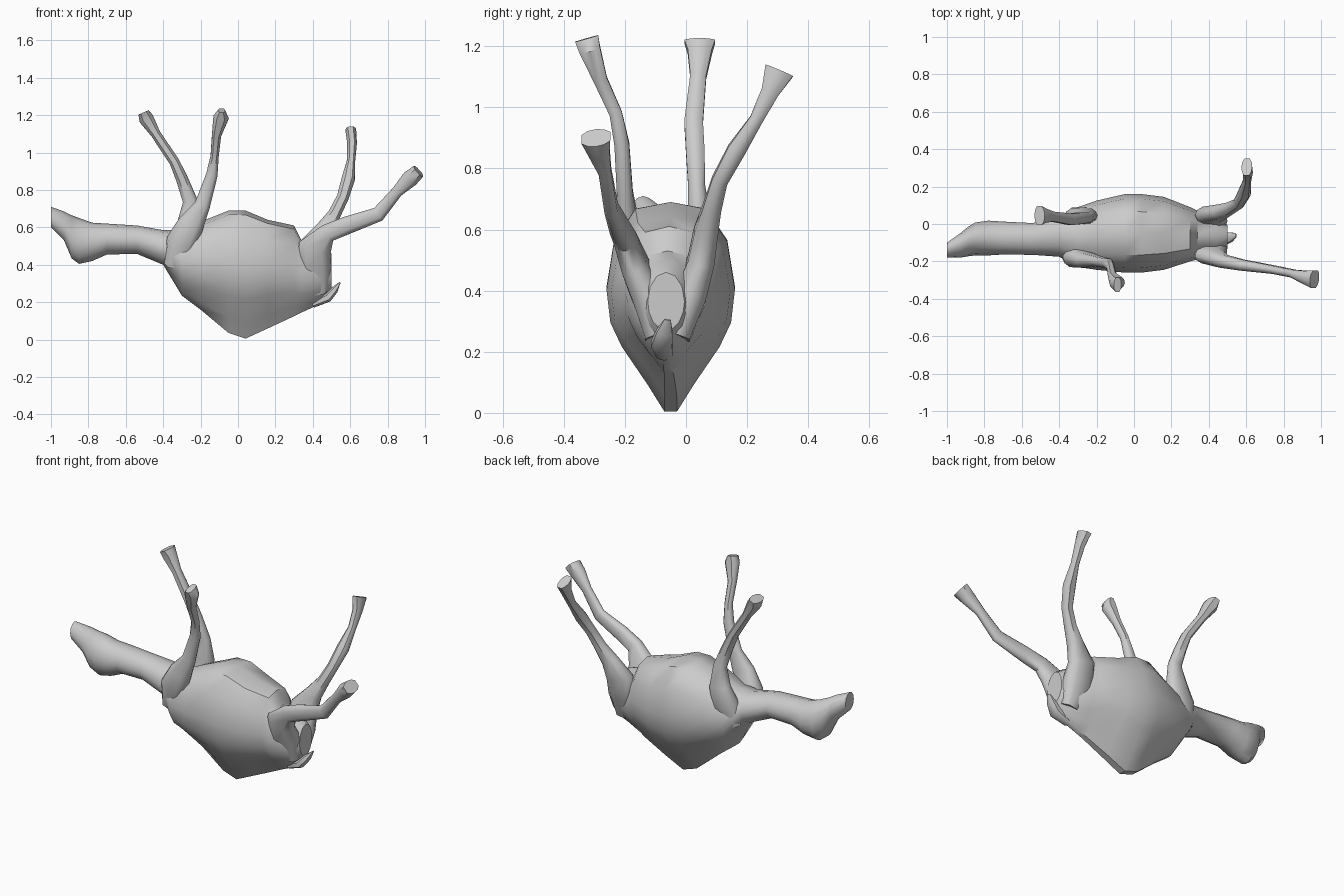
import bpy, bmesh
from mathutils import Vector


def loft(name, rings):
    """Skin a list of equal-length point rings and cap both ends."""
    bm = bmesh.new()
    vs = [[bm.verts.new(p) for p in ring] for ring in rings]
    n = len(vs[0])
    for a, b in zip(vs, vs[1:]):
        for i in range(n):
            j = (i + 1) % n
            bm.faces.new((a[i], a[j], b[j], b[i]))
    bm.faces.new(vs[0])
    bm.faces.new(vs[-1])
    bmesh.ops.recalc_face_normals(bm, faces=bm.faces)
    me = bpy.data.meshes.new(name)
    bm.to_mesh(me)
    bm.free()
    ob = bpy.data.objects.new(name, me)
    bpy.context.collection.objects.link(ob)
    bpy.ops.object.select_all(action='DESELECT')
    ob.select_set(True)
    bpy.context.view_layer.objects.active = ob
    bpy.ops.object.shade_smooth_by_angle(angle=0.75)
    return ob


UNIT = [(1, 0), (.87, .5), (.5, .87), (-.5, .87), (-.87, .5),
        (-1, 0), (-.87, -.5), (-.5, -.87), (.5, -.87), (.87, -.5)]


def limb(name, path):
    """Tube through (x, y, z, half width in the xz plane, half width along y)."""
    pts = [Vector(p[:3]) for p in path]
    rings = []
    for i, p in enumerate(path):
        t = (pts[min(i + 1, len(pts) - 1)] - pts[max(i - 1, 0)]).normalized()
        u = t.cross(Vector((0, 1, 0))).normalized()
        v = t.cross(u)
        rings.append([pts[i] + u * a * p[3] + v * b * p[4] for a, b in UNIT])
    return loft(name, rings)


# Head, neck and humped body: x, centre y, half width, top z, bottom z, hump sharpness
ROUND = [(0, 1), (.5, .87), (.87, .5), (1, 0), (.93, -.37), (.71, -.71), (.38, -.92), (.12, -1)]
SHARP = [(0, 1), (.55, .92), (.88, .55), (1, 0), (.94, -.27), (.76, -.47), (.36, -.78), (.1, -1)]
SECTIONS = [
    (-1.0, -.14, .04, .71, .60, 0), (-.93, -.115, .065, .685, .53, 0),
    (-.89, -.095, .078, .665, .435, 0), (-.85, -.08, .088, .65, .405, 0),
    (-.78, -.075, .093, .625, .42, 0), (-.70, -.075, .088, .62, .455, 0),
    (-.54, -.08, .085, .61, .458, 0), (-.40, -.065, .11, .585, .40, 0),
    (-.30, -.07, .16, .585, .235, .3), (-.20, -.06, .185, .63, .16, .6),
    (-.05, -.05, .21, .69, .035, 1), (.04, -.05, .21, .69, .005, 1),
    (.16, -.05, .195, .64, .06, 1), (.30, -.055, .145, .61, .125, .8),
    (.34, -.06, .13, .53, .145, .7), (.44, -.065, .10, .50, .19, .4),
    (.50, -.065, .06, .46, .27, 0)]
rings = []
for x, yc, w, zt, zb, s in SECTIONS:
    zm = zb + (.5 + .08 * s) * (zt - zb)
    half = []
    for (a, b), (c, d) in zip(ROUND, SHARP):
        y, z = a + (c - a) * s, b + (d - b) * s
        half.append((y * w, zm + z * ((zt - zm) if z > 0 else (zm - zb))))
    rings.append([(x, yc + y, z) for y, z in half] +
                 [(x, yc - y, z) for y, z in reversed(half[1:])])
loft("body_neck_and_head", rings)

# Four legs, from root to hoof
limb("front_leg_near", [
    (-.34, -.13, .40, .06, .07), (-.30, -.18, .52, .085, .06),
    (-.25, -.195, .62, .07, .045), (-.19, -.20, .72, .042, .03),
    (-.14, -.21, .88, .031, .028), (-.125, -.23, .98, .022, .024),
    (-.115, -.28, 1.09, .025, .026), (-.09, -.315, 1.19, .042, .04),
    (-.088, -.325, 1.225, .02, .045)])
limb("front_leg_far", [
    (-.33, .0, .40, .06, .06), (-.29, .04, .52, .085, .055),
    (-.26, .045, .62, .065, .045), (-.255, .035, .74, .04, .032),
    (-.30, .03, .86, .032, .035), (-.34, .025, .95, .027, .035),
    (-.44, .04, 1.10, .026, .03), (-.49, .045, 1.18, .04, .045),
    (-.505, .045, 1.215, .03, .058)])
limb("hind_leg_near", [
    (.43, -.09, .25, .05, .05), (.41, -.125, .38, .09, .06),
    (.41, -.17, .49, .09, .05), (.48, -.20, .57, .05, .04),
    (.58, -.22, .61, .048, .034), (.75, -.245, .67, .04, .025),
    (.85, -.265, .79, .03, .024), (.92, -.285, .86, .045, .04),
    (.965, -.295, .90, .038, .055)])
limb("hind_leg_far", [
    (.43, -.03, .25, .05, .05), (.41, .015, .38, .09, .06),
    (.41, .05, .50, .085, .05), (.465, .065, .59, .05, .045),
    (.515, .085, .67, .035, .035), (.56, .11, .76, .032, .03),
    (.59, .165, .86, .036, .034), (.605, .23, .96, .022, .025),
    (.61, .275, 1.05, .026, .034), (.603, .305, 1.12, .029, .056)])

# Short tail
limb("tail", [
    (.40, -.07, .19, .02, .03), (.48, -.08, .225, .025, .04),
    (.515, -.07, .265, .02, .03), (.545, -.06, .305, .004, .012)])
